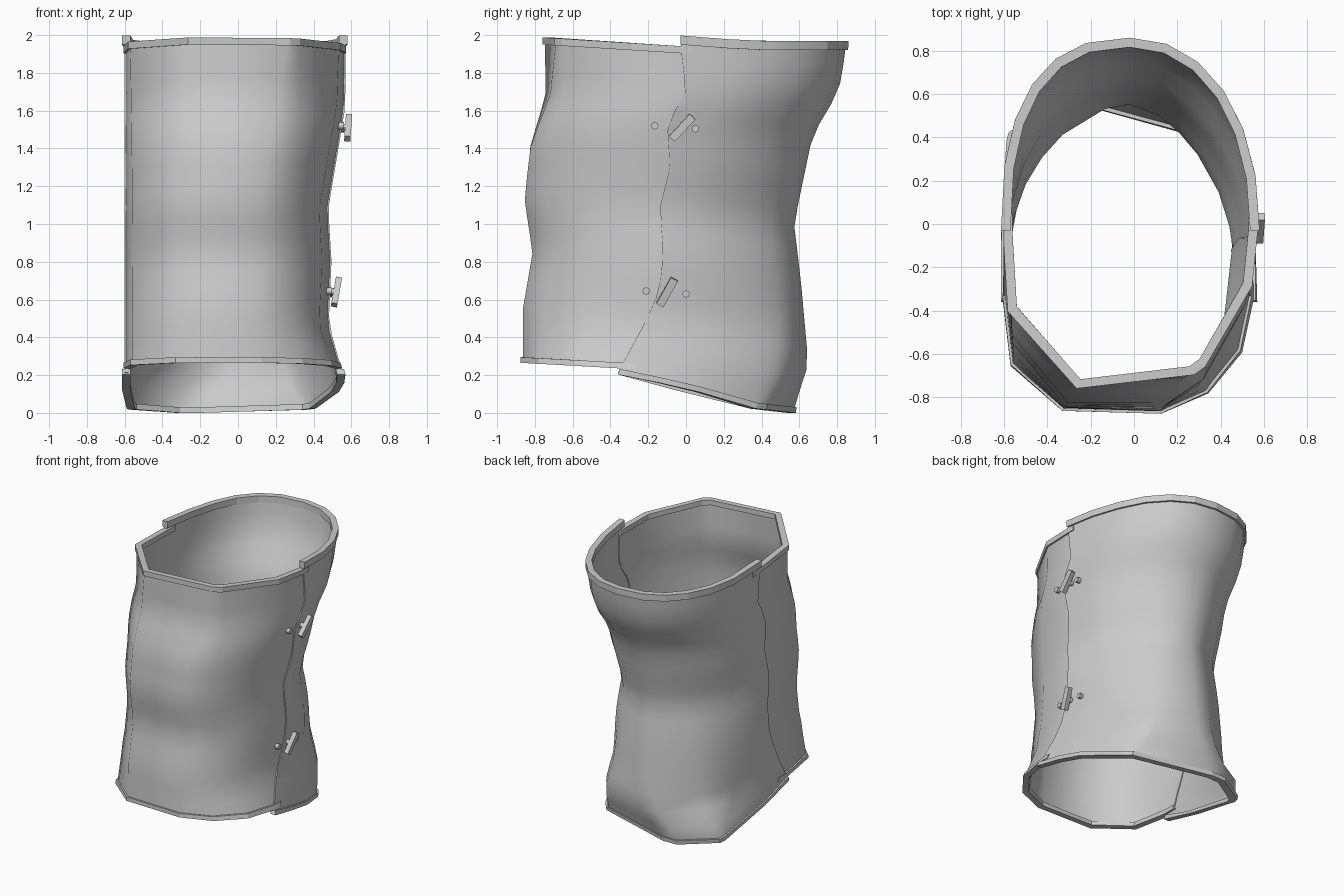
import bpy, bmesh
from math import sin, cos, radians, copysign

old = bpy.data.objects.get("Cube")
if old:
    bpy.data.objects.remove(old, do_unlink=True)

grey = bpy.data.materials.new("plain grey")
grey.use_nodes = True
grey.diffuse_color = (0.6, 0.6, 0.6, 1)
grey.node_tree.nodes["Principled BSDF"].inputs["Base Color"].default_value = (0.6, 0.6, 0.6, 1)


def lerp(table, v):
    """Piecewise linear lookup in a list of (key, value) pairs."""
    for (a, p), (b, q) in zip(table, table[1:]):
        if v <= b:
            return p + (q - p) * max(0, v - a) / (b - a)
    return table[-1][1]


# Outline of the sleeve by height
FRONT = [(.27, -.885), (.55, -.888), (.85, -.838), (1.13, -.885), (1.4, -.865), (1.68, -.775), (1.98, -.772)]
BACK = [(.02, .57), (.26, .648), (.7, .608), (1.0, .572), (1.47, .67), (1.7, .808), (1.93, .848)]
RIGHT = [(.2, .558), (.47, .48), (.8, .495), (1.08, .478), (1.62, .568), (1.95, .568)]
SEAM = [(.22, -.36), (.47, -.22), (.65, -.14), (.86, -.12), (1.08, -.14), (1.3, -.085),
        (1.53, -.1), (1.7, 0), (1.95, -.03)]
LEFT, MID = -.602, -.02

# Squareness of the back corners by height
ROUND_LEFT = [(.05, 6), (.25, 2.4), (.6, 2.05), (1.0, 1.82), (1.5, 2.1), (1.9, 2.5)]
ROUND_RIGHT = [(.05, 2.45), (.3, 2.25), (.6, 1.9), (1.0, 1.65), (1.5, 1.85), (1.9, 2.15)]

# Upper and lower edge heights by depth
FRONT_LOW, FRONT_TOP = [(-.87, .265), (-.35, .235)], [(-.76, 1.988), (0, 1.94)]
BACK_LOW = [(-.37, .205), (-.02, .135), (.35, .025), (.57, .0)]
BACK_TOP = [(-.05, 2.0), (.35, 1.968), (.85, 1.97)]


def section(deg, z, d):
    """Point of the sleeve at an angle and height, pushed out by d."""
    c, s = cos(radians(deg)), sin(radians(deg))
    seam = lerp(SEAM, z)
    if s > 0:
        n, reach = lerp(ROUND_LEFT if c < 0 else ROUND_RIGHT, z), lerp(BACK, z) - seam
    else:
        n, reach = (3.1 if c < 0 else 2.2), seam - lerp(FRONT, z)
    half = lerp(RIGHT, z) - MID if c > 0 else MID - LEFT
    x = MID + copysign(abs(c) ** (2 / n), c) * (half + d)
    y = seam + copysign(abs(s) ** (2 / n), s) * (reach + d)
    return x, y, z


def finish(obj, name, angle):
    obj.name = name
    obj.data.materials.clear()
    obj.data.materials.append(grey)
    bpy.ops.object.select_all(action='DESELECT')
    obj.select_set(True)
    bpy.context.view_layer.objects.active = obj
    bpy.ops.object.shade_smooth_by_angle(angle=radians(angle))


def loft(name, loops, smooth):
    """Join closed cross-sections into a capped strip."""
    bm = bmesh.new()
    rings = [[bm.verts.new(p) for p in loop] for loop in loops]
    for r, q in zip(rings, rings[1:]):
        for i in range(len(r)):
            j = (i + 1) % len(r)
            bm.faces.new((r[i], q[i], q[j], r[j]))
    for ring in (rings[0], rings[-1]):
        for i in range(len(ring) // 2 - 1):
            bm.faces.new((ring[i], ring[i + 1], ring[-2 - i], ring[-1 - i]))
    bmesh.ops.recalc_face_normals(bm, faces=bm.faces)
    mesh = bpy.data.meshes.new(name)
    bm.to_mesh(mesh)
    bm.free()
    obj = bpy.data.objects.new(name, mesh)
    bpy.context.collection.objects.link(obj)
    finish(obj, name, smooth)


def shell(side, low_angles, top_angles, blend, low, top, inset, rim_height):
    """One half of the sleeve with its upper and lower rims."""
    rows = 18
    walls, uppers, lowers = [], [], []

    def rim(a, z0, z1):
        return [section(a, z, inset + d) for d, z in ((.012, z0), (.012, z1), (-.032, z1), (-.032, z0))]

    for a, b in zip(low_angles, top_angles):
        z0, z1 = lerp(low, section(a, .05, 0)[1]), lerp(top, section(b, 1.9, 0)[1])
        steps = [(a + (b - a) * (i / rows) ** blend, z0 + .01 + (z1 - z0 - .02) * i / rows)
                 for i in range(rows + 1)]
        walls.append([section(t, z, inset) for t, z in steps]
                     + [section(t, z, inset - .022) for t, z in reversed(steps)])
        uppers.append(rim(b, z1 - rim_height, z1))
        lowers.append(rim(a, z0, z0 + .03))
    loft(side + "_wall", walls, 60)
    loft(side + "_upper_rim", uppers, 15)
    loft(side + "_lower_rim", lowers, 15)


shell("back", [0, 10, 22, 47, 50, 53, 92, 98, 146, 149, 152, 176, 180],
      [15 * i for i in range(13)], .35, BACK_LOW, BACK_TOP, 0, .048)
shell("front", [177, 180, 205, 248, 283, 308, 335, 360, 363],
      [177, 180, 200, 255, 298, 304, 342, 360, 363], 3, FRONT_LOW, FRONT_TOP, -.008, .038)


# Clasps across the seam on the left side, each with two studs
def clasp(name, x, y, z, tilt, lean, studs):
    bpy.ops.mesh.primitive_cube_add(size=1, location=(x + .033, y, z),
                                    rotation=(radians(tilt), radians(lean), 0))
    bar = bpy.context.object
    bar.scale = (.033, .16, .042)
    finish(bar, name + "_bar", 20)
    pegs = [("pin", x, y, z)] + [("stud", x - .01, sy, sz) for sy, sz in studs]
    for part, px, py, pz in pegs:
        bpy.ops.mesh.primitive_cylinder_add(vertices=8, radius=.02, depth=.04, location=(px, py, pz),
                                            rotation=(0, radians(90), 0))
        finish(bpy.context.object, name + "_" + part, 50)


clasp("upper_clasp", .55, -.02, 1.51, 47, 4, [(-.165, 1.52), (.05, 1.505)])
clasp("lower_clasp", .488, -.1, .64, 61, 10, [(-.21, .645), (0, .63)])
